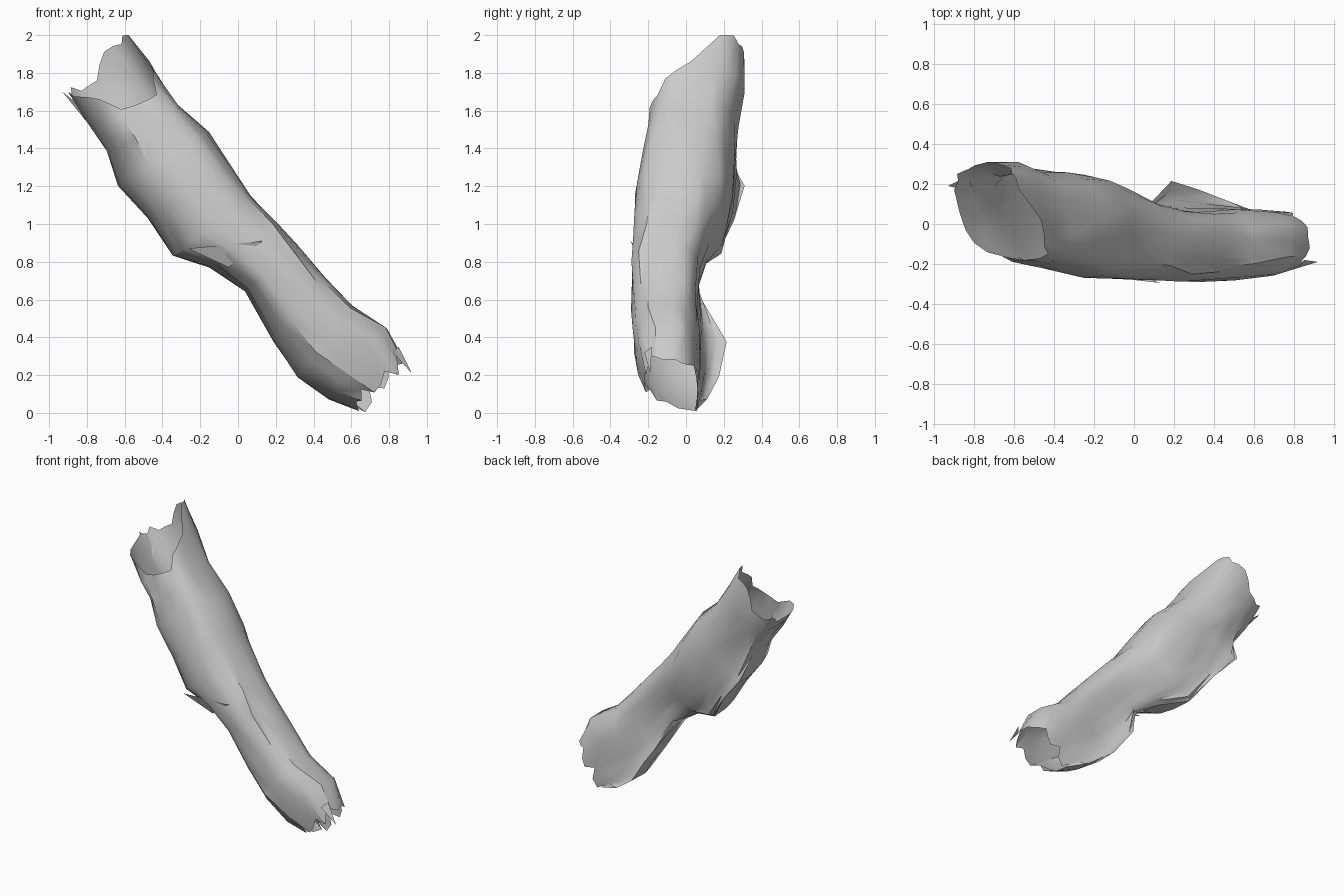
import bpy, bmesh, math, random
from mathutils import Vector

if "Cube" in bpy.data.objects:
    bpy.data.objects.remove(bpy.data.objects["Cube"])

random.seed(4)
SIDES = 24
AXIS = Vector((0.65, 0, -0.76))

# Stations: upper edge x, z, y | lower edge x, z, y | front y, back y
STATIONS = [
    (-0.58, 2.00, 0.18, -0.90, 1.70, 0.17, -0.18, 0.31),
    (-0.46, 1.83, 0.10, -0.80, 1.54, 0.15, -0.19, 0.31),
    (-0.33, 1.65, 0.05, -0.69, 1.39, 0.18, -0.21, 0.27),
    (-0.16, 1.48, 0.03, -0.64, 1.21, 0.31, -0.24, 0.26),
    (-0.02, 1.28, 0.00, -0.48, 1.03, 0.26, -0.27, 0.24),
    (0.07, 1.15, -0.02, -0.34, 0.83, 0.16, -0.28, 0.20),
    (0.20, 1.01, -0.05, -0.15, 0.77, 0.05, -0.28, 0.12),
    (0.32, 0.88, -0.06, 0.04, 0.65, 0.05, -0.29, 0.07),
    (0.46, 0.72, -0.06, 0.18, 0.38, 0.22, -0.29, 0.06),
    (0.60, 0.57, -0.07, 0.31, 0.19, 0.17, -0.28, 0.07),
    (0.79, 0.45, -0.08, 0.48, 0.07, 0.11, -0.26, 0.07),
    (0.88, 0.28, -0.12, 0.64, 0.01, 0.05, -0.22, 0.06),
]
FRONT_SHIFT = {0: 0.24, 1: 0.13, 2: 0.05}   # slanted upper mouth


def section_point(i, a):
    ux, uz, uy, lx, lz, ly, yf, yb = STATIONS[i]
    c, s = math.cos(a), math.sin(a)
    end, side = (uy if c > 0 else ly), (yb if s > 0 else yf)
    # rounded-box section, squarer along the upper front crest
    ey, ek = (0.62, 0.78) if (c > 0 and s < 0) else (0.8, 0.9)
    y = end + (side - end) * abs(s) ** ey
    k = math.copysign(abs(c) ** ek, c)
    p = Vector(((ux + lx) / 2 + k * (ux - lx) / 2, y, (uz + lz) / 2 + k * (uz - lz) / 2))
    return p + AXIS * FRONT_SHIFT.get(i, 0) * max(0, -s) ** 0.7 * (1 + 0.6 * c)


def make_object(name, bm, smooth=True):
    me = bpy.data.meshes.new(name)
    bm.to_mesh(me)
    bm.free()
    ob = bpy.data.objects.new(name, me)
    bpy.context.collection.objects.link(ob)
    if smooth:
        bpy.context.view_layer.objects.active = ob
        ob.select_set(True)
        bpy.ops.object.shade_smooth_by_angle(angle=math.radians(35))
        ob.select_set(False)
    return ob


# Crumpled hollow tube, open at both torn ends
bm = bmesh.new()
last = len(STATIONS) - 1
rings = []
for i in range(last + 1):
    ring = []
    for k in range(SIDES):
        a = 2 * math.pi * k / SIDES
        p = section_point(i, a)
        if i in (0, last):                       # ragged rim
            inward = 1 if i == 0 else -1
            edge = abs(math.cos(a)) > 0.97       # keep the outline tips
            p += AXIS * inward * (0 if edge else random.uniform(-0.03, 0.07))
        else:                                    # dents
            p += Vector([random.uniform(-0.008, 0.008) for _ in range(3)])
        p.z = min(max(p.z, 0), 2)
        ring.append(bm.verts.new(p))
    rings.append(ring)
for r0, r1 in zip(rings, rings[1:]):
    for k in range(SIDES):
        n = (k + 1) % SIDES
        bm.faces.new((r0[k], r0[n], r1[n], r1[k]))
bmesh.ops.recalc_face_normals(bm, faces=bm.faces)
bmesh.ops.triangulate(bm, faces=bm.faces)
make_object("hollow_trunk", bm)


# Small torn shards: fold at the waist and splinters on the rims
def shard(name, pts):
    b = bmesh.new()
    b.faces.new([b.verts.new(p) for p in pts])
    make_object(name, b, False)


shard("waist_fold", [(0.13, -0.295, 0.91), (-0.26, -0.25, 0.87), (-0.05, -0.22, 0.77)])
shard("upper_splinter", [(-0.93, 0.19, 1.70), (-0.83, 0.24, 1.62), (-0.80, 0.16, 1.54)])
shard("lower_splinter", [(0.92, -0.19, 0.21), (0.85, -0.18, 0.35), (0.82, -0.22, 0.32)])
